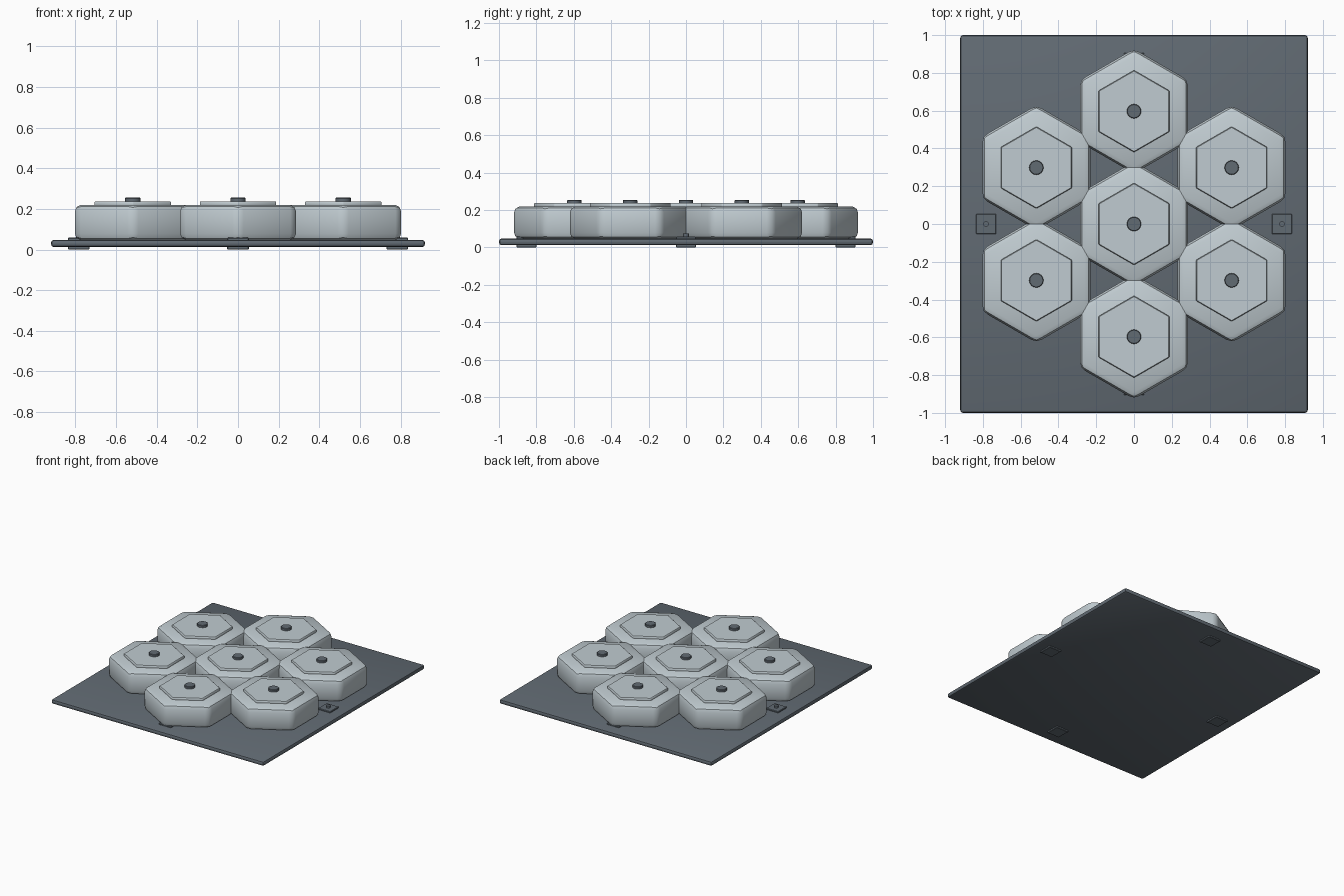
import bpy
import math

if "Cube" in bpy.data.objects:
    bpy.data.objects.remove(bpy.data.objects["Cube"])


def material(name, rgb):
    m = bpy.data.materials.new(name)
    m.diffuse_color = (*rgb, 1.0)
    m.use_nodes = True
    m.node_tree.nodes["Principled BSDF"].inputs["Base Color"].default_value = m.diffuse_color
    return m


dark = material("dark slate", (0.12, 0.145, 0.17))
pale = material("pale grey", (0.53, 0.60, 0.635))


def finish(name, mat, bevel=0.0, segments=2):
    """Name the active object, colour it, round its edges and shade it."""
    ob = bpy.context.object
    ob.name = name
    ob.data.materials.append(mat)
    bpy.ops.object.transform_apply(location=False, rotation=True, scale=True)
    if bevel:
        mod = ob.modifiers.new("rounded edges", "BEVEL")
        mod.width = bevel
        mod.segments = segments
        mod.limit_method = "ANGLE"
        bpy.ops.object.modifier_apply(modifier=mod.name)
    bpy.ops.object.shade_smooth_by_angle(angle=math.radians(35))
    return ob


def box(name, mat, x, y, z0, z1, sx, sy, bevel=0.0, segments=2):
    bpy.ops.mesh.primitive_cube_add(size=1, location=(x, y, (z0 + z1) / 2))
    bpy.context.object.scale = (sx, sy, z1 - z0)
    return finish(name, mat, bevel, segments)


def prism(name, mat, sides, x, y, z0, z1, radius, bevel=0.0, segments=2):
    # the first corner of the prism points along +y
    bpy.ops.mesh.primitive_cylinder_add(
        vertices=sides, radius=radius, depth=z1 - z0, location=(x, y, (z0 + z1) / 2))
    return finish(name, mat, bevel, segments)


# Base plate with softened rim
box("base_plate", dark, 0, 0, 0.012, 0.048, 1.84, 2.0, 0.015, 2)

# Seven hexagonal tiles: one in the middle, six around it
centres = [(0.0, 0.0)]
for i in range(6):
    a = math.radians(30 + 60 * i)
    centres.append((0.597 * math.cos(a), 0.597 * math.sin(a)))

for x, y in centres:
    prism("hex_tile", pale, 6, x, y, 0.046, 0.22, 0.33, 0.032, 2)
    prism("hex_cap", pale, 6, x, y, 0.21, 0.237, 0.217, 0.004, 1)
    prism("centre_bolt", dark, 16, x, y, 0.23, 0.255, 0.038, 0.003, 1)

# Mounting pads through the plate at the middle of each side, each with a pin
for x, y in ((0.783, 0), (-0.783, 0), (0, 0.853), (0, -0.853)):
    box("mounting_pad", dark, x, y, 0.0, 0.058, 0.106, 0.106, 0.003, 1)
    prism("pad_pin", dark, 12, x, y, 0.05, 0.075, 0.015)
